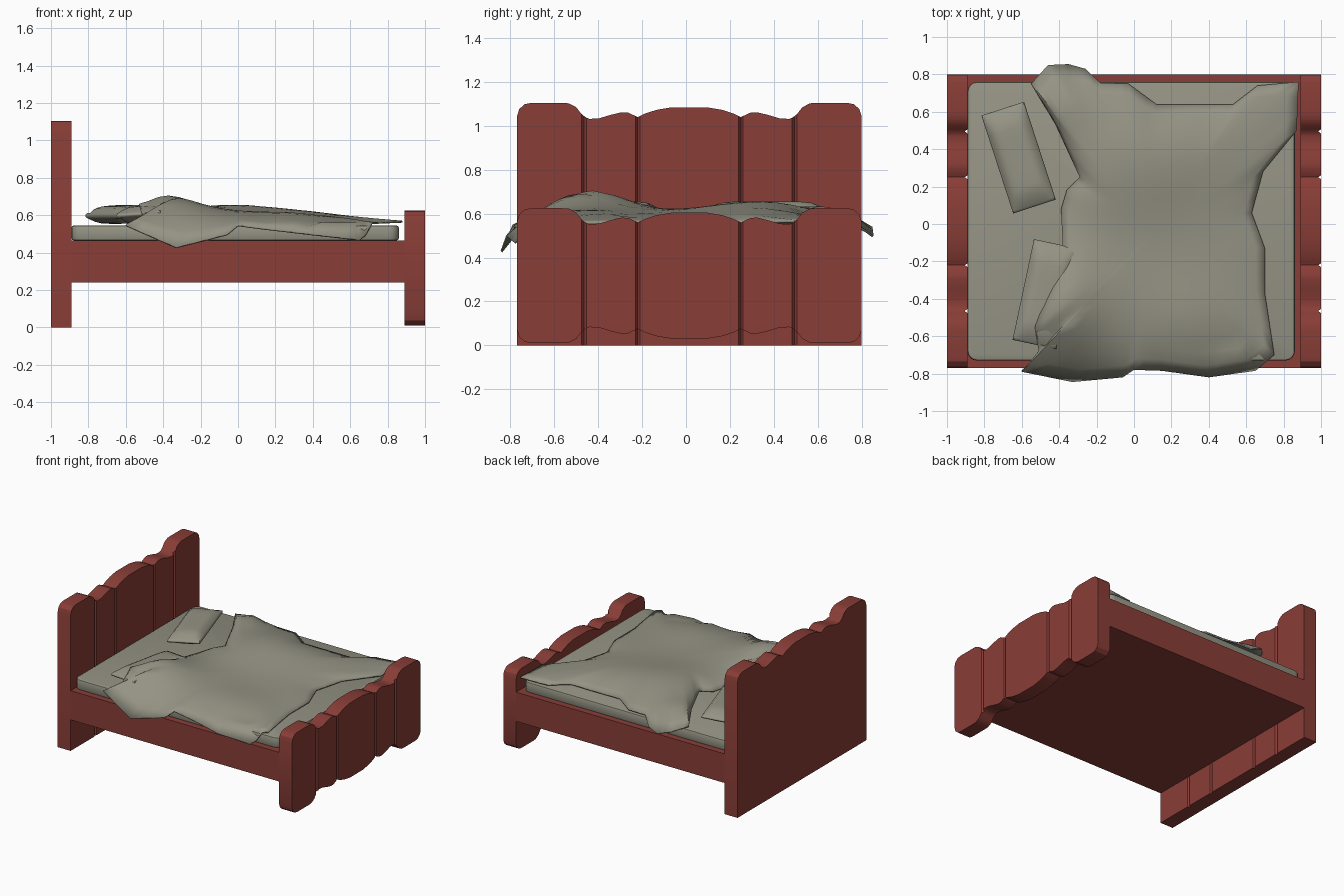
import bpy
import bmesh
from math import radians, exp
from mathutils import Matrix, Vector

cube = bpy.data.objects.get("Cube")
if cube:
    bpy.data.objects.remove(cube, do_unlink=True)


def make_material(name, colour):
    mat = bpy.data.materials.new(name)
    mat.use_nodes = True
    mat.diffuse_color = (*colour, 1)
    mat.node_tree.nodes["Principled BSDF"].inputs["Base Color"].default_value = (*colour, 1)
    return mat


wood = make_material("red wood", (0.25, 0.047, 0.038))
linen = make_material("grey linen", (0.30, 0.293, 0.232))


def finish(bm, name, mat, angle=35):
    """Turn a bmesh into a named, coloured and shaded object."""
    bmesh.ops.recalc_face_normals(bm, faces=bm.faces)
    mesh = bpy.data.meshes.new(name)
    bm.to_mesh(mesh)
    bm.free()
    mesh.materials.append(mat)
    obj = bpy.data.objects.new(name, mesh)
    bpy.context.collection.objects.link(obj)
    bpy.ops.object.select_all(action="DESELECT")
    obj.select_set(True)
    bpy.context.view_layer.objects.active = obj
    bpy.ops.object.shade_smooth_by_angle(angle=radians(angle))
    return obj


def box(bm, low, high):
    low, high = Vector(low), Vector(high)
    matrix = Matrix.Translation((low + high) / 2) @ Matrix.Diagonal((*(high - low), 1))
    return bmesh.ops.create_cube(bm, size=1, matrix=matrix)["verts"]


# Half outline of a board: distance from the middle, drop from the top, groove depth
CENTRE_Y = 0.015
HALF = [(0, .02, 0), (.08, .02, 0), (.15, .032, 0), (.2, .048, 0), (.225, .06, 0),
        (.235, .065, .015), (.245, .06, 0), (.28, .044, 0), (.31, .043, 0),
        (.36, .055, 0), (.41, .07, 0), (.455, .073, 0), (.468, .068, 0),
        (.48, .06, .015), (.492, .05, 0), (.515, .02, 0), (.55, .002, 0),
        (.58, 0, 0), (.72, 0, 0), (.75, .006, 0), (.775, .028, 0), (.785, .06, 0)]
OUTLINE = [(-d, drop, cut) for d, drop, cut in reversed(HALF[1:])] + HALF


def board(name, back, front, bottom, top, wavy_bottom):
    """Scalloped board with vertical grooves in its front face."""
    bm = bmesh.new()
    columns = []
    for d, drop, cut in OUTLINE:
        y = CENTRE_Y + d
        low = bottom + (drop if wavy_bottom else 0)
        ring = [(back, low), (front - cut, low), (front - cut, top - drop), (back, top - drop)]
        columns.append([bm.verts.new((x, y, z)) for x, z in ring])
    for a, b in zip(columns, columns[1:]):
        for i in range(4):
            j = (i + 1) % 4
            bm.faces.new((a[i], a[j], b[j], b[i]))
    bm.faces.new(columns[0])
    bm.faces.new(columns[-1])
    finish(bm, name, wood, 30)


board("headboard", -1, -0.89, 0, 1.105, False)
board("footboard", 0.89, 1, 0.01, 0.625, True)

# Solid base between the boards
bm = bmesh.new()
box(bm, (-0.89, -0.77, 0.24), (0.89, 0.8, 0.465))
finish(bm, "bed_base", wood)

# Mattress with rounded corners and a soft rim
bm = bmesh.new()
box(bm, (-0.89, -0.73, 0.465), (0.86, 0.76, 0.545))
upright = [e for e in bm.edges if abs(e.verts[0].co.z - e.verts[1].co.z) > 0.05]
bmesh.ops.bevel(bm, geom=upright, offset=0.05, segments=4, profile=0.5, affect="EDGES")
rim = [e for e in bm.edges if abs(e.verts[0].co.z - e.verts[1].co.z) < 0.01]
bmesh.ops.bevel(bm, geom=rim, offset=0.012, segments=2, profile=0.5, affect="EDGES")
finish(bm, "mattress", linen)


def pillow(name, centre, turn, lean):
    """Cushion that is thick in the middle and thin along its rim."""
    bm = bmesh.new()
    box(bm, (-1, -1, -1), (1, 1, 1))
    bmesh.ops.subdivide_edges(bm, edges=bm.edges[:], cuts=9, use_grid_fill=True)
    for v in bm.verts:
        x, y, z = v.co
        fullness = (1 - abs(x) ** 5) * (1 - abs(y) ** 8)
        bulge = 1 - 0.05 * z * z
        v.co = (x * 0.12 * bulge, y * 0.275 * bulge, z * (0.014 + 0.034 * fullness))
    place = Matrix.Translation(centre) @ Matrix.Rotation(radians(turn), 4, "Z")
    bmesh.ops.transform(bm, matrix=place @ Matrix.Rotation(radians(lean), 4, "Y"), verts=bm.verts)
    finish(bm, name, linen, 50)


pillow("left_pillow", (-0.617, 0.355, 0.605), 18, -4)
pillow("right_pillow", (-0.475, -0.375, 0.605), -12, -4)

# Rumpled blanket: its rim as (x, y, z), going round from the far corner
RIM = [(-.55, .75, .57), (-.46, .85, .54), (-.35, .855, .5), (-.26, .83, .52),
       (-.18, .755, .56), (-.03, .75, .56), (.12, .64, .56), (.53, .64, .56),
       (.66, .74, .56), (.88, .76, .57), (.87, .5, .57), (.69, .28, .56),
       (.63, .06, .56), (.7, -.13, .56), (.7, -.37, .56), (.75, -.7, .55),
       (.65, -.785, .47), (.4, -.82, .5), (.15, -.785, .53), (0, -.78, .55),
       (-.06, -.82, .5), (-.33, -.845, .43), (-.6, -.79, .55), (-.51, -.68, .6),
       (-.53, -.55, .66), (-.38, -.15, .62), (-.39, .08, .57), (-.36, .18, .57),
       (-.29, .25, .58), (-.42, .53, .58)]
# Lumps as (x, y, height, spread)
LUMPS = [(-.43, -.43, .105, .17), (-.05, .33, .06, .24), (-.4, .68, .05, .12),
         (-.1, -.4, .03, .25), (.35, .4, .025, .2), (.3, -.5, .02, .15)]
MIDDLE = Vector((0.1, -0.05, 0))
RINGS = 12


def surface(x, y):
    z = 0.592 - 0.012 * x
    for cx, cy, height, spread in LUMPS:
        z += height * exp(-((x - cx) ** 2 + (y - cy) ** 2) / (2 * spread ** 2))
    return z


bm = bmesh.new()
edge = []
for a, b in zip(RIM, RIM[1:] + RIM[:1]):
    edge += [Vector(a).lerp(Vector(b), k / 3) for k in range(3)]
rings = []
for r in range(1, RINGS + 1):
    t = r / RINGS
    ring = []
    for p in edge:
        x, y = MIDDLE.xy.lerp(p.xy, t)
        z = surface(x, y)
        z += (p.z - z) * t ** 7
        if -0.755 < y < 0.775:
            z = max(z, 0.562)
        ring.append(bm.verts.new((x, y, z)))
    rings.append(ring)
hub = bm.verts.new((MIDDLE.x, MIDDLE.y, surface(MIDDLE.x, MIDDLE.y)))
count = len(edge)
for i in range(count):
    j = (i + 1) % count
    bm.faces.new((hub, rings[0][i], rings[0][j]))
    for inner, outer in zip(rings, rings[1:]):
        bm.faces.new((inner[i], outer[i], outer[j], inner[j]))
blanket = finish(bm, "blanket", linen, 50)
if blanket.data.polygons[0].normal.z < 0:
    blanket.data.flip_normals()
thickness = blanket.modifiers.new("thickness", "SOLIDIFY")
thickness.thickness = 0.01
